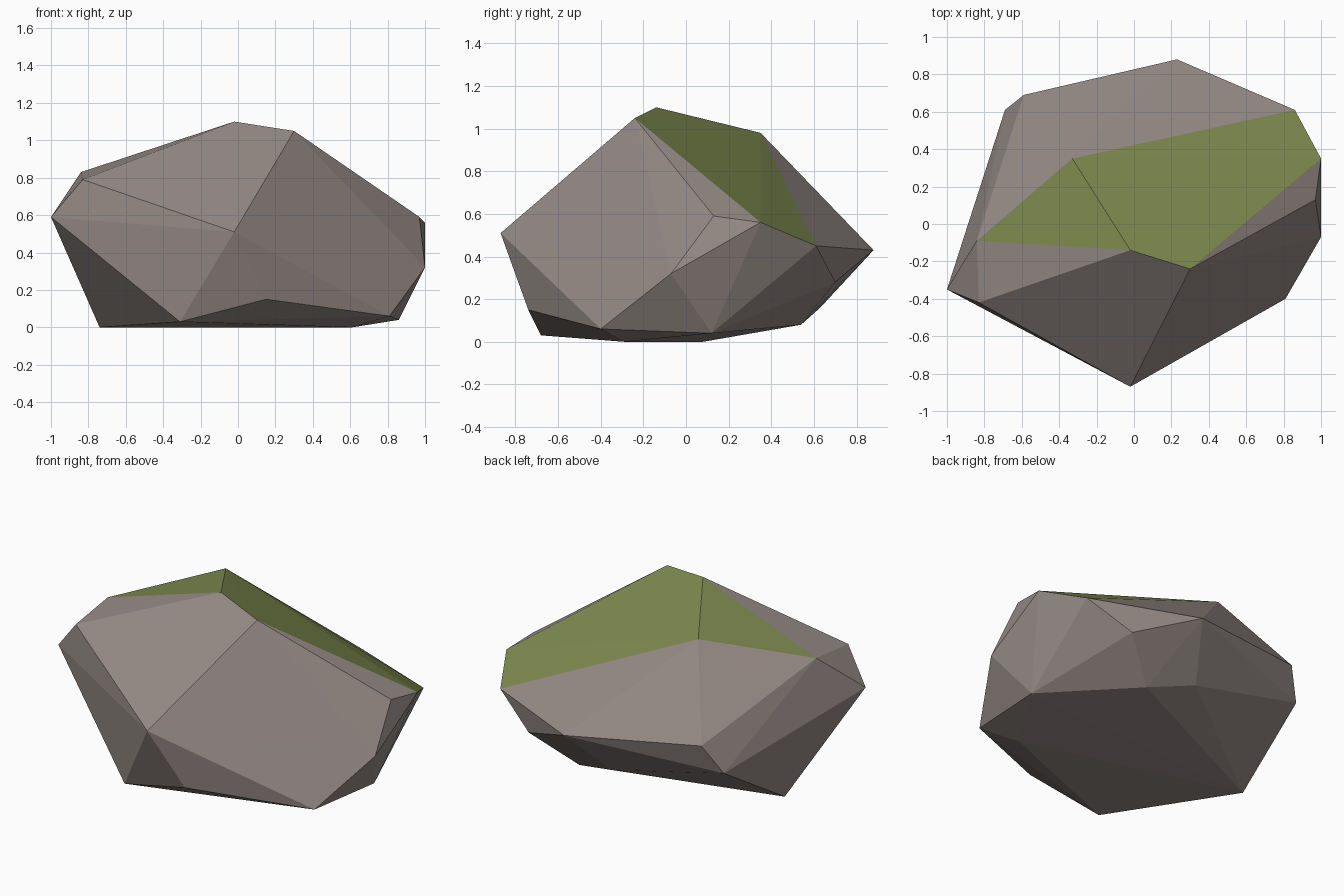
import bpy, bmesh

if "Cube" in bpy.data.objects:
    bpy.data.objects.remove(bpy.data.objects["Cube"])


def material(name, rgb):
    m = bpy.data.materials.new(name)
    m.diffuse_color = (*rgb, 1)
    m.use_nodes = True
    m.node_tree.nodes["Principled BSDF"].inputs["Base Color"].default_value = m.diffuse_color
    return m


# Corners bounding the mossy top
MOSS = [(-0.02, -0.14, 1.10), (0.30, -0.24, 1.05), (-0.33, 0.35, 0.98),
        (-0.84, -0.09, 0.83), (1.00, 0.35, 0.56), (0.86, 0.61, 0.45)]

# Remaining corners of the stone: flanks, then underside
STONE = [(-0.83, -0.42, 0.79), (-1.00, -0.35, 0.59), (-0.02, -0.87, 0.51),
         (0.23, 0.88, 0.43), (-0.59, 0.69, 0.51), (-0.69, 0.61, 0.335),
         (0.97, 0.13, 0.59), (1.00, -0.07, 0.32), (0.60, 0.70, 0.28),
         (0.81, -0.40, 0.06), (0.86, 0.12, 0.04), (0.36, 0.54, 0.08),
         (0.07, 0.63, 0.16), (0.15, -0.74, 0.15), (-0.31, -0.68, 0.03),
         (-0.74, 0.08, 0.0), (0.61, -0.29, 0.0)]

# Faceted boulder as the convex hull of its corners
bm = bmesh.new()
moss_verts = {bm.verts.new(p) for p in MOSS}
for p in STONE:
    bm.verts.new(p)
bmesh.ops.convex_hull(bm, input=list(bm.verts))
bmesh.ops.recalc_face_normals(bm, faces=list(bm.faces))

# Moss covers the faces enclosed by the mossy corners
for f in bm.faces:
    f.smooth = False
    f.material_index = int(all(v in moss_verts for v in f.verts))

mesh = bpy.data.meshes.new("boulder")
bm.to_mesh(mesh)
bm.free()
mesh.materials.append(material("warm_grey_stone", (0.30, 0.255, 0.237)))
mesh.materials.append(material("moss_green", (0.205, 0.25, 0.077)))
bpy.context.collection.objects.link(bpy.data.objects.new("boulder", mesh))
